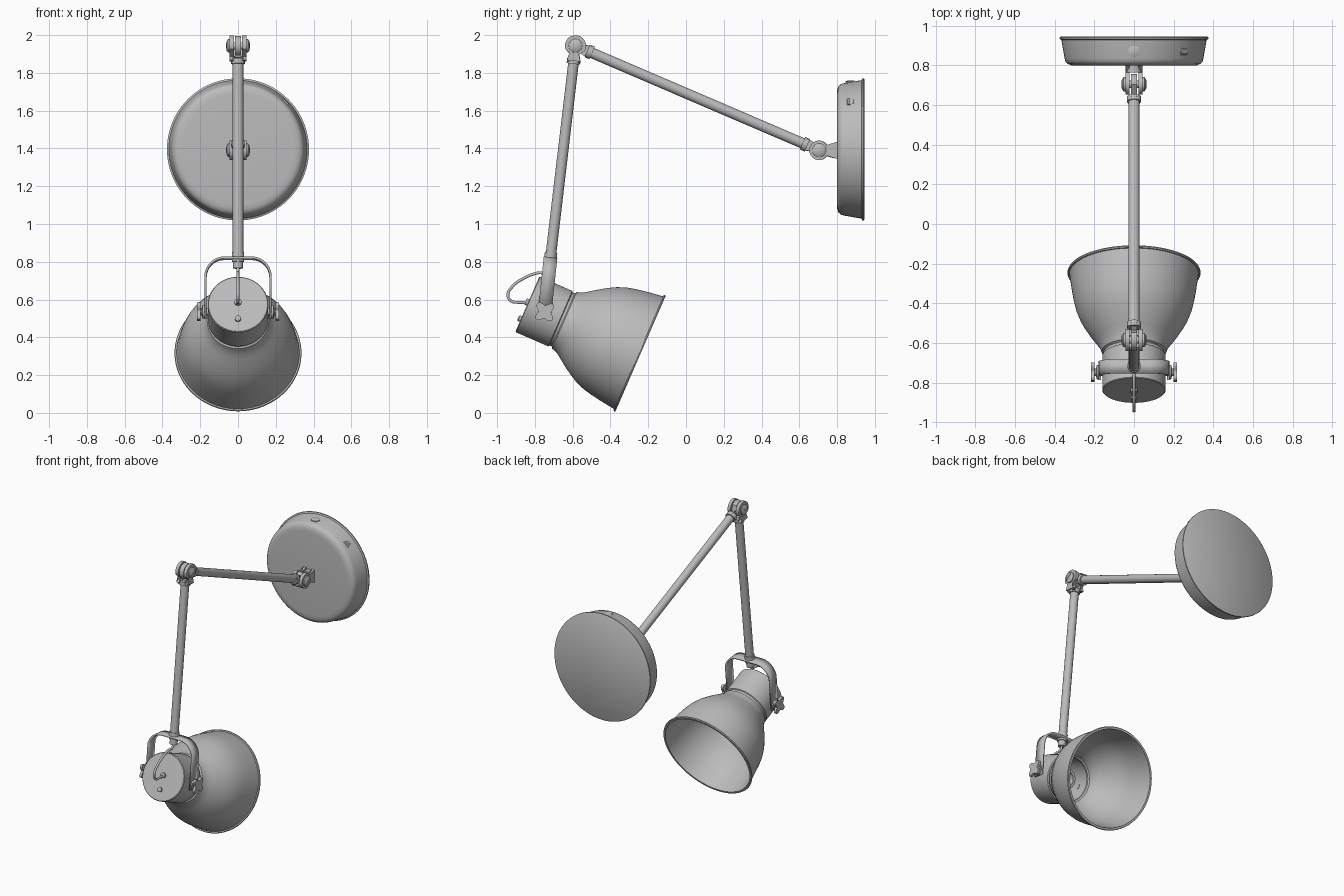
import bpy, bmesh, math
from mathutils import Vector, Matrix

if "Cube" in bpy.data.objects:
    bpy.data.objects.remove(bpy.data.objects["Cube"])

GREY = (0.5, 0.5, 0.5, 1)
metal = bpy.data.materials.new("grey metal")
metal.use_nodes = True
metal.diffuse_color = GREY
metal.node_tree.nodes["Principled BSDF"].inputs["Base Color"].default_value = GREY


def finish(name, bm, angle=35):
    bmesh.ops.remove_doubles(bm, verts=bm.verts, dist=1e-5)
    bmesh.ops.recalc_face_normals(bm, faces=bm.faces)
    me = bpy.data.meshes.new(name)
    bm.to_mesh(me)
    bm.free()
    me.materials.append(metal)
    ob = bpy.data.objects.new(name, me)
    bpy.context.collection.objects.link(ob)
    bpy.ops.object.select_all(action='DESELECT')
    ob.select_set(True)
    bpy.context.view_layer.objects.active = ob
    bpy.ops.object.shade_smooth_by_angle(angle=math.radians(angle))
    return ob


def lathe(name, profile, origin, axis, segs=32):
    """Spin (distance along axis, radius) points around an axis."""
    bm = bmesh.new()
    verts = [bm.verts.new((r, 0, t)) for t, r in profile]
    edges = [bm.edges.new(p) for p in zip(verts, verts[1:])]
    bmesh.ops.spin(bm, geom=verts + edges, cent=(0, 0, 0), axis=(0, 0, 1),
                   angle=2 * math.pi, steps=segs)
    rot = Vector((0, 0, 1)).rotation_difference(Vector(axis)).to_matrix().to_4x4()
    bm.transform(Matrix.Translation(origin) @ rot)
    return finish(name, bm)


def rod(name, a, b, r, segs=24):
    a, b = Vector(a), Vector(b)
    n = (b - a).length
    return lathe(name, [(0, 0), (0, r), (n, r), (n, 0)], a, (b - a).normalized(), segs)


def plate(name, outline, x0, x1):
    """Extrude a (y, z) outline from x0 to x1."""
    bm = bmesh.new()
    f = bm.faces.new([bm.verts.new((x0, y, z)) for y, z in outline])
    ext = bmesh.ops.extrude_face_region(bm, geom=[f])
    bmesh.ops.translate(bm, vec=(x1 - x0, 0, 0),
                        verts=[v for v in ext["geom"] if isinstance(v, bmesh.types.BMVert)])
    return finish(name, bm)


def lug(centre, d, r, w, length):
    """Outline with a round end at centre and a square end along d."""
    a0 = math.atan2(d.z, d.y)
    half = math.radians(115)
    pts = [(centre.y + r * math.cos(a0 + math.pi + half * k / 10),
            centre.z + r * math.sin(a0 + math.pi + half * k / 10)) for k in range(-10, 11)]
    end, side = centre + d * length, Vector((0, -d.z, d.y)) * w
    return pts + [((end + s * side).y, (end + s * side).z) for s in (1, -1)]


def bolt(name, c, r=0.036):
    """Pivot pin with a domed slotted head on both sides."""
    rod(name + "_pin", c - Vector((0.05, 0, 0)), c + Vector((0.05, 0, 0)), 0.018)
    for s, side in ((1, "left"), (-1, "right")):
        lathe(f"{name}_head_{side}", [(0, 0), (0, r), (0.008, r), (0.016, r * 0.7), (0.018, 0)],
              c + Vector((s * 0.044, 0, 0)), (s, 0, 0))
        dy, dz = 0.022, 0.012
        plate(f"{name}_slot_{side}", [(c.y - dy, c.z - dz - 0.003), (c.y + dy, c.z + dz - 0.003),
              (c.y + dy, c.z + dz + 0.003), (c.y - dy, c.z - dz + 0.003)], s * 0.058, s * 0.064)


# Wall base with rolled back rim
base = Vector((0, 0.945, 1.395))
lathe("wall_base", [(0, 0), (0, 0.370), (0.004, 0.376), (0.012, 0.376), (0.016, 0.366),
      (0.03, 0.364), (0.11, 0.350), (0.125, 0.346), (0.137, 0.335), (0.144, 0.318),
      (0.146, 0.295), (0.146, 0)], base, (0, -1, 0), 96)
lathe("base_screw", [(0, 0), (0, 0.03), (0.006, 0.03), (0.011, 0.018), (0.012, 0)],
      base + Vector((0, -0.072, 0.353)), (0, 0, 1))
tab = Vector((math.sqrt(0.5), 0, math.sqrt(0.5)))
for k, dy in enumerate((-0.012, 0.012)):
    c = base + tab * 0.352 + Vector((0, -0.07 + dy, 0))
    across = Vector((tab.z, 0, -tab.x)) * (0.022 - 0.006 * k)
    rod(f"base_clip_{k}", c - across, c + across, 0.010, 8)

# Arms and hinges
elbow, wall_pivot = Vector((0, -0.585, 1.943)), Vector((0, 0.705, 1.390))
shade_pivot, yoke_top = Vector((0, -0.748, 0.535)), Vector((0, -0.718, 0.815))
up = (wall_pivot - elbow).normalized()
down = (yoke_top - elbow).normalized()
rod("upper_arm", elbow + up * 0.085, wall_pivot - up * 0.07, 0.028)
rod("lower_arm", elbow + down * 0.085, yoke_top, 0.028)
for name, c, d in (("elbow_upper", elbow, up), ("elbow_lower", elbow, down),
                   ("wall_hinge", wall_pivot, -up)):
    rod(name + "_collar", c + d * 0.068, c + d * 0.096, 0.036)
plate("elbow_tongue", lug(elbow, up, 0.052, 0.034, 0.08), -0.016, 0.016)
plate("wall_tongue", lug(wall_pivot, -up, 0.052, 0.034, 0.08), -0.016, 0.016)
for s, side in ((1, "left"), (-1, "right")):
    plate("elbow_cheek_" + side, lug(elbow, down, 0.056, 0.036, 0.08), s * 0.022, s * 0.044)
    plate("wall_cheek_" + side, lug(wall_pivot, Vector((0, 1, 0)), 0.052, 0.046, 0.097),
          s * 0.022, s * 0.044)
plate("elbow_bridge", lug(elbow + down * 0.075, down, 0.01, 0.036, 0.012), -0.036, 0.036)
rod("wall_hinge_stem", (0, 0.765, 1.39), (0, 0.805, 1.39), 0.036)
bolt("elbow_bolt", elbow)
bolt("wall_bolt", wall_pivot)

# Yoke: bent flat strap, with a collar and cable gland at the arm end
rise = (yoke_top - shade_pivot).normalized()
cross = Vector((0, rise.z, -rise.y)) * 0.036
half, top, bend = 0.172, 0.285, 0.10
path = [(half, -0.035)] + [(half - bend + bend * math.cos(math.radians(a)),
        top - bend + bend * math.sin(math.radians(a))) for a in range(0, 91, 9)]
path += [(-x, h) for x, h in reversed(path)]
bm = bmesh.new()
rows = [[bm.verts.new(shade_pivot + Vector((x, 0, 0)) + rise * h + cross * s) for s in (-1, 1)]
        for x, h in path]
for a, b in zip(rows, rows[1:]):
    bm.faces.new((a[0], a[1], b[1], b[0]))
yoke = finish("yoke", bm)
yoke.modifiers.new("thickness", 'SOLIDIFY').thickness = 0.012
yoke.modifiers["thickness"].offset = 0
rod("yoke_collar", yoke_top + rise * 0.035, yoke_top - rise * 0.015, 0.033)
rod("cable_gland", yoke_top, yoke_top - rise * 0.05, 0.026)

# Wing knobs on both sides of the yoke
wing = []
for k in range(48):
    a = 2 * math.pi * k / 48
    r = 0.047 + 0.013 * math.cos(4 * a - math.pi + 0.4)
    wing.append((shade_pivot.y + r * math.cos(a), shade_pivot.z + r * math.sin(a)))
for s, side in ((1, "left"), (-1, "right")):
    lathe("knob_stem_" + side, [(0, 0), (0, 0.02), (0.027, 0.02), (0.027, 0.036), (0.037, 0.036),
          (0.042, 0.02), (0.06, 0.02), (0.06, 0)], shade_pivot + Vector((s * 0.15, 0, 0)), (s, 0, 0))
    plate("knob_wing_" + side, wing, s * 0.199, s * 0.216)

# Shade: thin bell shell with a closed cap and rolled rim
axis = Vector((0, 0.917, -0.399)).normalized()
cap = Vector((0, -0.84, 0.575))
outer = [(0, 0.156), (0.004, 0.16), (0.19, 0.160), (0.194, 0.153), (0.208, 0.153), (0.214, 0.163),
         (0.228, 0.168), (0.25, 0.176), (0.28, 0.198), (0.32, 0.226), (0.36, 0.251), (0.40, 0.273),
         (0.45, 0.292), (0.50, 0.304), (0.56, 0.314), (0.61, 0.321), (0.642, 0.325)]
rim = [(0.642, 0.333), (0.648, 0.336), (0.654, 0.333), (0.654, 0.319)]
inner = [(t + 0.004, r - 0.008) for t, r in reversed(outer[1:-1])]
lathe("shade", [(0, 0)] + outer + rim + inner + [(0.008, 0)], cap, axis, 96)

# Bulb socket inside the shade
lathe("socket", [(0.008, 0), (0.008, 0.06), (0.15, 0.06), (0.16, 0.07), (0.18, 0.07), (0.18, 0.052),
      (0.12, 0.048), (0.12, 0)], cap, axis)

# Cap screw and cable
side = Vector((0, -axis.z, axis.y))
lathe("cap_screw", [(0, 0), (0, 0.016), (0.012, 0.016), (0.016, 0.01), (0.016, 0)],
      cap - side * 0.085, -axis)
rod("cable_inlet", cap + side * 0.01, cap + side * 0.01 - axis * 0.014, 0.018)
points = [(-0.722, 0.775), (-0.735, 0.748), (-0.79, 0.74), (-0.86, 0.712), (-0.92, 0.668),
          (-0.943, 0.622), (-0.925, 0.592), (-0.885, 0.585), (-0.83, 0.583)]
cu = bpy.data.curves.new("cable", 'CURVE')
cu.dimensions = '3D'
cu.bevel_depth = 0.008
cu.bevel_resolution = 3
cu.materials.append(metal)
sp = cu.splines.new('BEZIER')
sp.bezier_points.add(len(points) - 1)
for bp, (y, z) in zip(sp.bezier_points, points):
    bp.co = (0, y, z)
    bp.handle_left_type = bp.handle_right_type = 'AUTO'
cable = bpy.data.objects.new("cable", cu)
bpy.context.collection.objects.link(cable)
bpy.ops.object.select_all(action='DESELECT')
cable.select_set(True)
bpy.context.view_layer.objects.active = cable
bpy.ops.object.convert(target='MESH')
